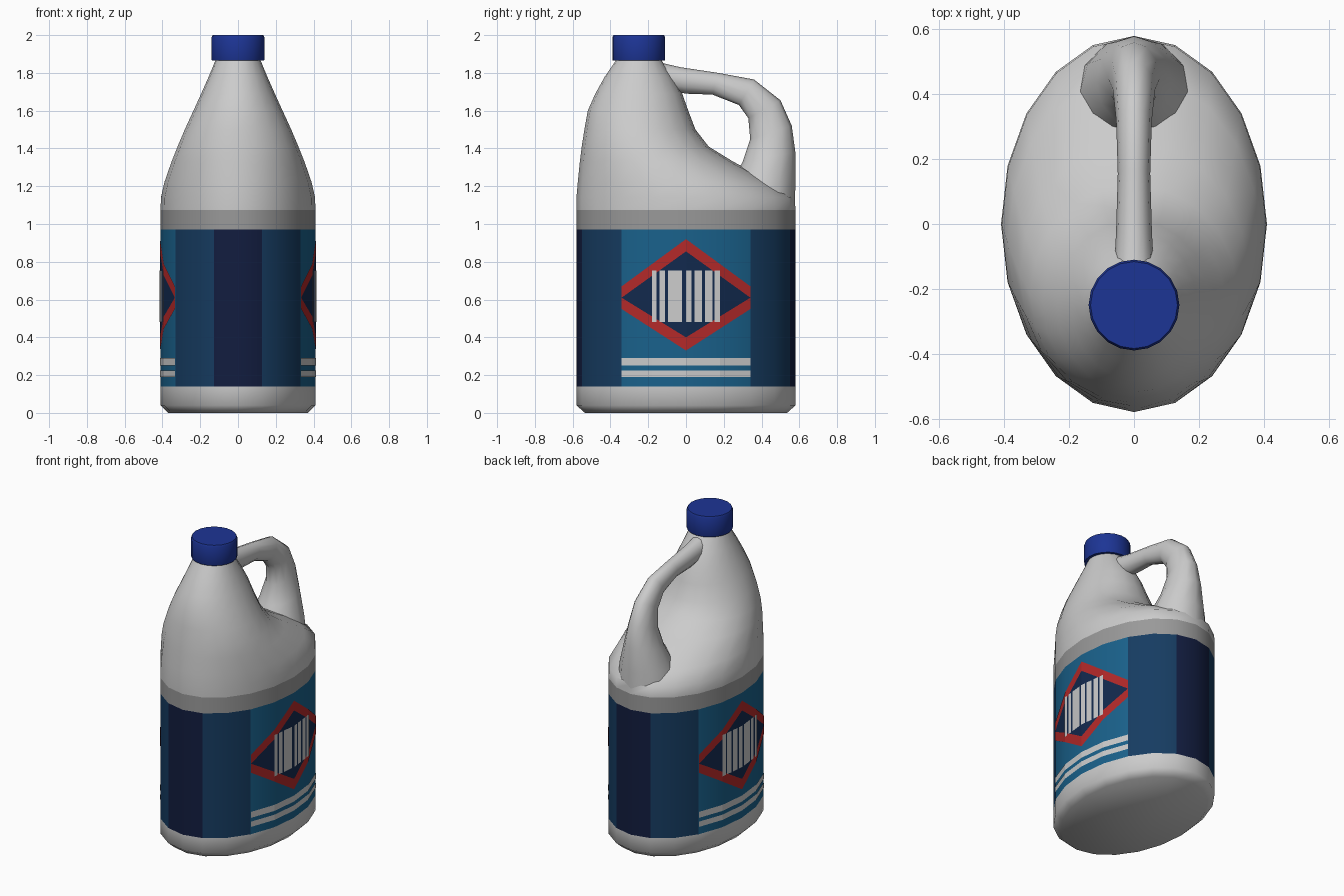
import bpy, bmesh
from math import sin, cos, pi, radians, sqrt
from mathutils import Vector

if "Cube" in bpy.data.objects:
    bpy.data.objects.remove(bpy.data.objects["Cube"])

SIDES = 20
RX, RY = 0.41, 0.58


def material(name, rgb):
    m = bpy.data.materials.new(name)
    m.diffuse_color = (*rgb, 1)
    m.use_nodes = True
    m.node_tree.nodes["Principled BSDF"].inputs["Base Color"].default_value = m.diffuse_color
    return m


def make(name, verts, faces, mats=(), closed=False, smooth=True):
    bm = bmesh.new()
    vs = [bm.verts.new(v) for v in verts]
    for f in faces:
        bm.faces.new([vs[i] for i in f])
    if closed:
        bmesh.ops.recalc_face_normals(bm, faces=bm.faces)
    me = bpy.data.meshes.new(name)
    bm.to_mesh(me)
    bm.free()
    ob = bpy.data.objects.new(name, me)
    bpy.context.collection.objects.link(ob)
    for m in mats:
        me.materials.append(m)
    if smooth:
        bpy.ops.object.select_all(action='DESELECT')
        ob.select_set(True)
        bpy.context.view_layer.objects.active = ob
        bpy.ops.object.shade_smooth_by_angle(angle=radians(50))
    return ob


def loft(name, rings, mats=(), bottom=False, top=False):
    n = len(rings[0])
    verts = [p for r in rings for p in r]
    faces = [(k * n + i, k * n + (i + 1) % n, (k + 1) * n + (i + 1) % n, (k + 1) * n + i)
             for k in range(len(rings) - 1) for i in range(n)]
    if bottom:
        faces.append(list(range(n))[::-1])
    if top:
        faces.append([len(verts) - n + i for i in range(n)])
    return make(name, verts, faces, mats, closed=bottom and top)


def oval(z, rx, front, rear):
    yc, ry = (front + rear) / 2, (rear - front) / 2
    return [(rx * cos(2 * pi * i / SIDES), yc + ry * sin(2 * pi * i / SIDES), z)
            for i in range(SIDES)]


def wall(z):
    return oval(z, RX, -RY, RY)


# Materials
dark = material("label_dark_blue", (0.006, 0.012, 0.05))
mid = material("label_mid_blue", (0.008, 0.045, 0.12))
bright = material("label_blue", (0.01, 0.12, 0.26))
navy = material("panel_navy", (0.006, 0.022, 0.075))
red = material("panel_red", (0.45, 0.022, 0.022))
white = material("stripe_white", (0.75, 0.75, 0.75))
silver = material("band_grey", (0.32, 0.32, 0.32))
cap_blue = material("cap_blue", (0.012, 0.035, 0.3))

# Lower body: base, label wrap and grey band, all on the same oval wall
loft("base", [oval(0, 0.37, -0.535, 0.535), oval(0.04, RX, -RY, RY), wall(0.14)], bottom=True)
label = loft("label_wrap", [wall(0.14), wall(0.97)], (dark, mid, bright))
for p in label.data.polygons:
    w = abs(p.center.x) / RX
    p.material_index = 0 if w < 0.2 else 1 if w < 0.75 else 2
loft("grey_band", [wall(0.97), wall(1.075)], (silver,))

# Shoulder and neck, cut away at the rear for the grip: z, half width, front y, rear y
shoulder = [(1.075, 0.41, -0.58, 0.58), (1.14, 0.408, -0.58, 0.575), (1.22, 0.39, -0.573, 0.46),
            (1.33, 0.352, -0.562, 0.25), (1.41, 0.32, -0.552, 0.12), (1.5, 0.282, -0.538, 0.05),
            (1.6, 0.236, -0.52, 0.012), (1.69, 0.195, -0.48, -0.02), (1.78, 0.155, -0.43, -0.07),
            (1.87, 0.118, -0.368, -0.132)]
loft("shoulder", [oval(*r) for r in shoulder], top=True)

# Handle: outer (y, z), inner (y, z), half width
grip = [((-0.16, 1.86), (-0.10, 1.71), 0.06), ((-0.03, 1.83), (0.0, 1.69), 0.055),
        ((0.17, 1.80), (0.14, 1.685), 0.05), ((0.36, 1.765), (0.28, 1.63), 0.055),
        ((0.50, 1.655), (0.33, 1.56), 0.065), ((0.56, 1.52), (0.34, 1.45), 0.08),
        ((0.579, 1.38), (0.30, 1.33), 0.115), ((0.579, 1.22), (0.24, 1.22), 0.165),
        ((0.577, 1.08), (0.20, 1.10), 0.19)]
rings = []
for outer, inner, w in grip:
    o, i = Vector((0, *outer)), Vector((0, *inner))
    c, h = (o + i) / 2, (o - i) / 2
    rings.append([c + h * cos(a) + Vector((w * sin(a), 0, 0))
                  for a in (2 * pi * k / 12 for k in range(12))])
loft("handle", rings, bottom=True, top=True)

# Cap
loft("cap", [oval(z, r, -0.25 - r, -0.25 + r) for z, r in
             ((1.865, 0.138), (1.87, 0.14), (1.988, 0.14), (2.0, 0.134))],
     (cap_blue,), bottom=True, top=True)

# Label graphics follow the flat wall facets on both sides
TIP = RY * sin(radians(36))
FACETS = [RY * sin(radians(a)) for a in (-36, -18, 0, 18, 36)]


def wall_x(y):
    for a, b in zip(FACETS, FACETS[1:]):
        if y <= b + 1e-6:
            xa, xb = (RX * sqrt(1 - (v / RY) ** 2) for v in (a, b))
            return xa + (xb - xa) * (y - a) / (b - a)


def decal(name, mat, strips, lift):
    # strip: y start, y end, (low, high) z at the middle, (low, high) z at the tip
    verts, faces = [], []
    for side in (1, -1):
        for y0, y1, centre, tip in strips:
            ys = [y0] + [f for f in FACETS if y0 + 1e-4 < f < y1 - 1e-4] + [y1]
            for pair in zip(ys, ys[1:]):
                quad = []
                for y in pair:
                    t = abs(y) / TIP
                    lo, hi = (c + (e - c) * t for c, e in zip(centre, tip))
                    x = side * (wall_x(y) + lift)
                    quad.append([(x, y, lo), (x, y, hi)])
                (a, b), (d, c) = quad
                loop = [a, d, c, b]
                faces.append(list(range(len(verts), len(verts) + 4)))
                verts += loop if side > 0 else loop[::-1]
    make(name, verts, faces, (mat,), smooth=False)


decal("diamond_border", red, [(-TIP, TIP, (0.855, 0.92), (0.61, 0.67)),
                              (-TIP, TIP, (0.33, 0.40), (0.55, 0.61))], 0.003)
decal("diamond_panel", navy, [(-TIP, TIP, (0.40, 0.855), (0.6099, 0.6101))], 0.003)
bars = [(-0.18, -0.155), (-0.14, -0.11), (-0.095, -0.02), (0.0, 0.03),
        (0.045, 0.085), (0.10, 0.14), (0.15, 0.18)]
decal("panel_bars", white, [(a, b, (0.48, 0.755), (0.48, 0.755)) for a, b in bars], 0.005)
decal("label_stripes", white, [(-TIP, TIP, z, z) for z in ((0.19, 0.225), (0.25, 0.29))], 0.003)
